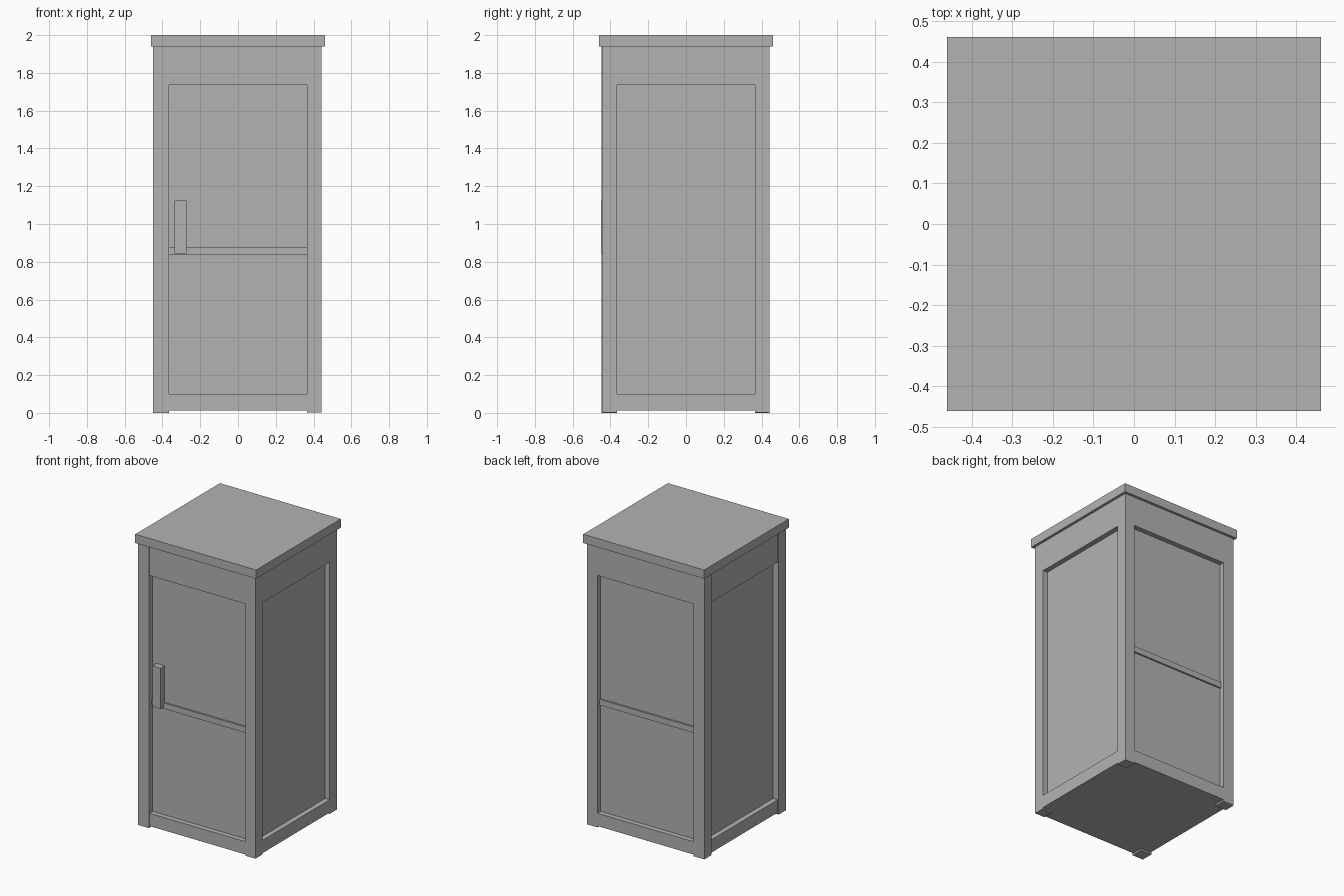
import bpy
import bmesh
from mathutils import Vector, Matrix

default = bpy.data.objects.get("Cube")
if default:
    bpy.data.objects.remove(default, do_unlink=True)

GREY = (0.45, 0.45, 0.45, 1.0)
grey = bpy.data.materials.new("plain grey")
grey.use_nodes = True
grey.diffuse_color = GREY
grey.node_tree.nodes["Principled BSDF"].inputs["Base Color"].default_value = GREY


def box(name, low, high):
    """Flat-shaded box between two opposite corners."""
    low, high = Vector(low), Vector(high)
    bm = bmesh.new()
    place = Matrix.Translation((low + high) / 2) @ Matrix.Diagonal((*(high - low), 1))
    bmesh.ops.create_cube(bm, size=1, matrix=place)
    mesh = bpy.data.meshes.new(name)
    bm.to_mesh(mesh)
    bm.free()
    mesh.materials.append(grey)
    obj = bpy.data.objects.new(name, mesh)
    bpy.context.collection.objects.link(obj)
    return obj


FRAME = 0.442       # outer plane of the frame
INNER = 0.365       # inner edge of the legs
PANEL = 0.407       # plane of the recessed panels
FLOOR = 0.012
OPEN_LOW, OPEN_HIGH = 0.1, 1.735
BODY_TOP = 1.94

# Panelled body and overhanging lid
box("cabinet_body", (-PANEL, -PANEL, FLOOR), (PANEL, PANEL, BODY_TOP))
box("lid", (-0.46, -0.46, BODY_TOP), (0.46, 0.46, 2))

# Corner legs, the left-hand pair standing slightly proud
for row, y_sign in (("front", -1), ("back", 1)):
    for side, x_sign in (("right", -1), ("left", 1)):
        proud = x_sign < 0
        out_x = 0.449 if proud else FRAME
        out_y = 0.448 if proud and y_sign < 0 else FRAME
        foot = 0 if proud else 0.003
        xs = sorted((x_sign * INNER, x_sign * out_x))
        ys = sorted((y_sign * INNER, y_sign * out_y))
        box(f"{row}_{side}_leg", (xs[0], ys[0], foot), (xs[1], ys[1], BODY_TOP))

# Top and bottom rails between the legs on all four sides
for part, z0, z1 in (("top", OPEN_HIGH, BODY_TOP), ("bottom", FLOOR, OPEN_LOW)):
    for sign, row, side in ((-1, "front", "right"), (1, "back", "left")):
        near, far = sorted((sign * PANEL, sign * FRAME))
        box(f"{row}_{part}_rail", (-INNER, near, z0), (INNER, far, z1))
        box(f"{side}_{part}_rail", (near, -INNER, z0), (far, INNER, z1))

# Thin cross bars on the front and back panels
for sign, row in ((-1, "front"), (1, "back")):
    near, far = sorted((sign * PANEL, sign * (PANEL + 0.012)))
    box(f"{row}_cross_bar", (-INNER, near, 0.835), (INNER, far, 0.875))

# Door handle
box("door_handle", (-0.336, -0.45, 0.845), (-0.273, -PANEL, 1.125))
